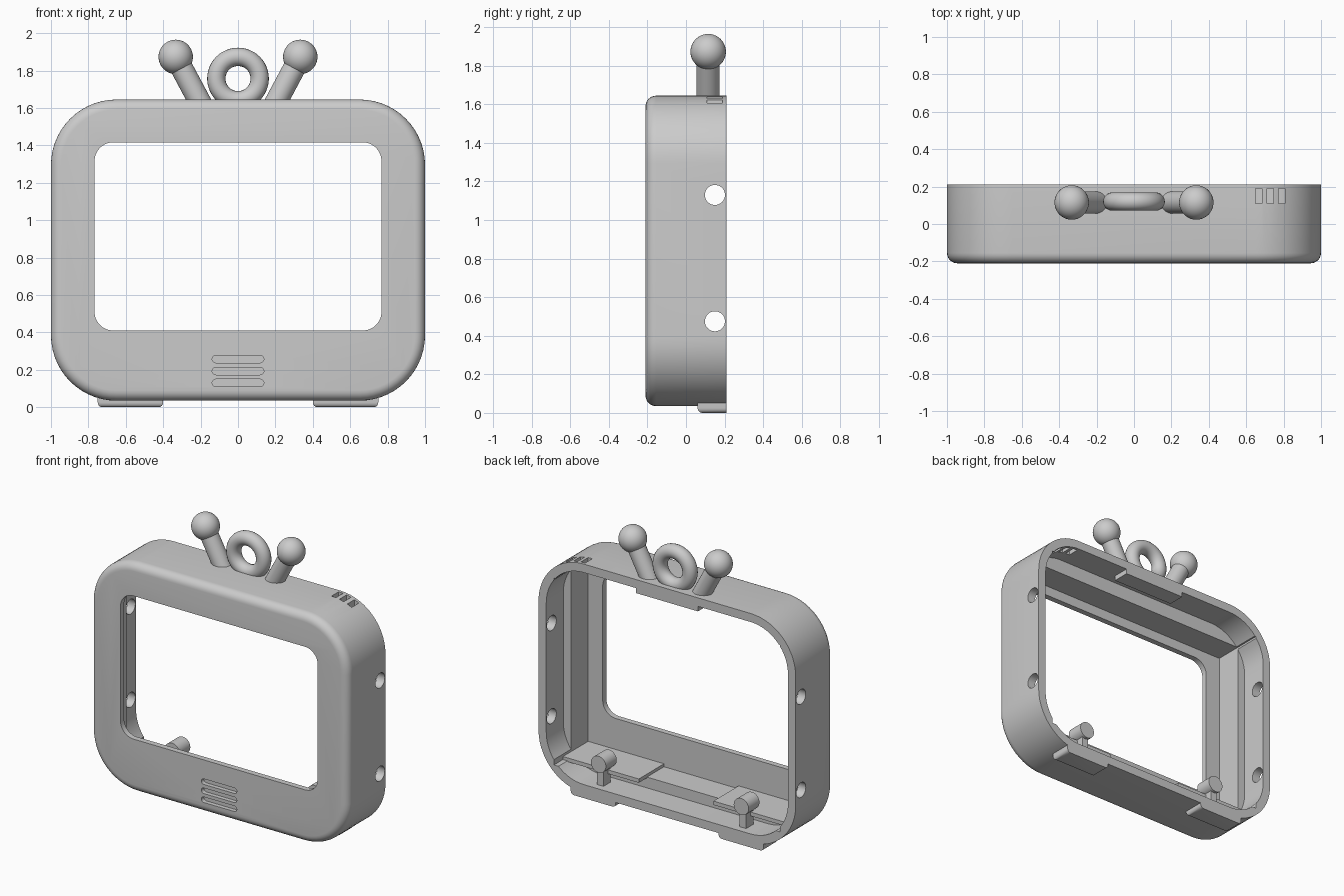
import bpy, bmesh, math
from mathutils import Vector

cube = bpy.data.objects.get("Cube")
if cube:
    bpy.data.objects.remove(cube, do_unlink=True)

grey = bpy.data.materials.new("plain grey")
grey.use_nodes = True
grey.diffuse_color = (0.6, 0.6, 0.6, 1)
grey.node_tree.nodes["Principled BSDF"].inputs["Base Color"].default_value = (0.6, 0.6, 0.6, 1)


def make(name, bm):
    bmesh.ops.recalc_face_normals(bm, faces=bm.faces)
    mesh = bpy.data.meshes.new(name)
    bm.to_mesh(mesh)
    bm.free()
    mesh.materials.append(grey)
    obj = bpy.data.objects.new(name, mesh)
    bpy.context.collection.objects.link(obj)
    return obj


def outline(cx, cz, hw, hh, r, steps=14):
    """Rounded rectangle in the x-z plane; radius 0 gives sharp corners."""
    if r <= 0:
        return [(cx + sx * hw, cz + sz * hh) for sx, sz in ((1, 1), (-1, 1), (-1, -1), (1, -1))]
    pts = []
    for q, (sx, sz) in enumerate(((1, 1), (-1, 1), (-1, -1), (1, -1))):
        for i in range(steps + 1):
            a = math.pi / 2 * (q + i / steps)
            pts.append((cx + sx * (hw - r) + r * math.cos(a), cz + sz * (hh - r) + r * math.sin(a)))
    return pts


def loft(name, cx, cz, hw, hh, r, layers):
    """Rounded rectangle carried along y through (y, inset) layers."""
    bm = bmesh.new()
    rings = [[bm.verts.new((x, y, z)) for x, z in outline(cx, cz, hw - d, hh - d, r - d if r else 0)]
             for y, d in layers]
    n = len(rings[0])
    for a, b in zip(rings, rings[1:]):
        for i in range(n):
            bm.faces.new((a[i], a[(i + 1) % n], b[(i + 1) % n], b[i]))
    bm.faces.new(rings[0])
    bm.faces.new(rings[-1])
    return make(name, bm)


def box(name, x0, x1, y0, y1, z0, z1, bevel=0):
    bm = bmesh.new()
    bmesh.ops.create_cube(bm, size=1)
    for v in bm.verts:
        v.co = ((x0 + x1) / 2 + v.co.x * (x1 - x0), (y0 + y1) / 2 + v.co.y * (y1 - y0),
                (z0 + z1) / 2 + v.co.z * (z1 - z0))
    if bevel:
        edges = [e for e in bm.edges if all(v.co.z < z0 + 0.001 for v in e.verts)
                 and not all(v.co.y > y1 - 0.001 for v in e.verts)]
        bmesh.ops.bevel(bm, geom=edges, offset=bevel, segments=4, affect='EDGES', profile=0.5)
    return make(name, bm)


def rod(name, a, b, r, segments=40):
    a, b = Vector(a), Vector(b)
    bm = bmesh.new()
    bmesh.ops.create_cone(bm, cap_ends=True, segments=segments, radius1=r, radius2=r, depth=(b - a).length)
    turn = (b - a).to_track_quat('Z', 'Y')
    for v in bm.verts:
        v.co = turn @ v.co + (a + b) / 2
    return make(name, bm)


def combine(target, other, operation='DIFFERENCE'):
    other.hide_render = True
    mod = target.modifiers.new("combine", 'BOOLEAN')
    mod.operation, mod.solver, mod.object = operation, 'EXACT', other
    bpy.context.view_layer.objects.active = target
    bpy.ops.object.modifier_apply(modifier=mod.name)
    bpy.data.objects.remove(other, do_unlink=True)


# Shell with a rounded front edge
MID, FILLET = 0.84, 0.055
front = [(-0.21 + FILLET * (1 - math.sin(t)), FILLET * (1 - math.cos(t)))
         for t in (math.pi / 2 * (1 - i / 6) for i in range(7))]
shell = loft("shell", 0, MID, 1, 0.805, 0.35, front + [(0.21, 0)])

# Hollow back, square pocket and screen opening
combine(shell, loft("back_cavity", 0, MID, 0.94, 0.745, 0.29, [(0.02, 0), (0.4, 0)]))
combine(shell, loft("screen_pocket", 0, 0.828, 0.88, 0.657, 0, [(-0.17, 0), (0.3, 0)]))
combine(shell, loft("screen_opening", 0, 0.913, 0.767, 0.503, 0.1, [(-0.4, 0), (0.01, 0)]))

# Speaker grooves, side holes and top vents
for z in (0.13, 0.193, 0.257):
    combine(shell, loft("speaker_cutter", 0, z, 0.138, 0.0195, 0.0194, [(-0.3, 0), (-0.18, 0)]))
for z in (0.475, 1.13):
    combine(shell, rod("side_hole_cutter", (-1.2, 0.15, z), (1.2, 0.15, z), 0.052))
for x in (0.667, 0.728, 0.79):
    combine(shell, box("vent_cutter", x - 0.017, x + 0.017, 0.11, 0.19, 1.45, 1.75))

parts = [shell]

# Catch behind the top rim
parts.append(box("top_catch", -0.24, 0.24, 0.09, 0.21, 1.55, 1.59))

# Carrying ring
bm = bmesh.new()
R, r, NU, NV = 0.116, 0.049, 48, 20
ring = [[bm.verts.new(((R + r * math.cos(v)) * math.cos(u), 0.12 + r * math.sin(v),
                       1.757 + (R + r * math.cos(v)) * math.sin(u)))
         for v in (math.tau * j / NV for j in range(NV))]
        for u in (math.tau * i / NU for i in range(NU))]
for i in range(NU):
    for j in range(NV):
        a, b, k = ring[i], ring[(i + 1) % NU], (j + 1) % NV
        bm.faces.new((a[j], b[j], b[k], a[k]))
parts.append(make("carrying_ring", bm))

# Parts that repeat on both sides
for side, s in (("left", 1), ("right", -1)):
    tip = (s * 0.333, 0.115, 1.873)
    parts.append(rod(side + "_antenna_stick", (s * 0.195, 0.115, 1.615), tip, 0.06))
    bm = bmesh.new()
    bmesh.ops.create_uvsphere(bm, u_segments=36, v_segments=20, radius=0.092)
    bmesh.ops.translate(bm, verts=bm.verts, vec=tip)
    parts.append(make(side + "_antenna_ball", bm))

    lo, hi = sorted((s * 0.4, s * 0.75))
    parts.append(box(side + "_foot", lo, hi, 0.06, 0.21, 0, 0.09, 0.025))
    lo, hi = sorted((s * 0.29, s * 0.885))
    parts.append(box(side + "_ledge", lo, hi, -0.175, 0.11, 0.165, 0.192))

    # Screw post on a thin stalk
    x = s * 0.555
    post = rod(side + "_screw_post", (x, 0.06, 0.25), (x, 0.18, 0.25), 0.058)
    combine(post, box("stalk", x - 0.025, x + 0.025, 0.08, 0.16, 0.08, 0.24), 'UNION')
    combine(post, rod("screw_hole", (x, 0.1, 0.25), (x, 0.3, 0.25), 0.025))
    parts.append(post)

# Smooth curved faces, keep edges sharp
bpy.ops.object.select_all(action='DESELECT')
for p in parts:
    p.select_set(True)
bpy.context.view_layer.objects.active = shell
bpy.ops.object.shade_smooth_by_angle(angle=math.radians(32))
